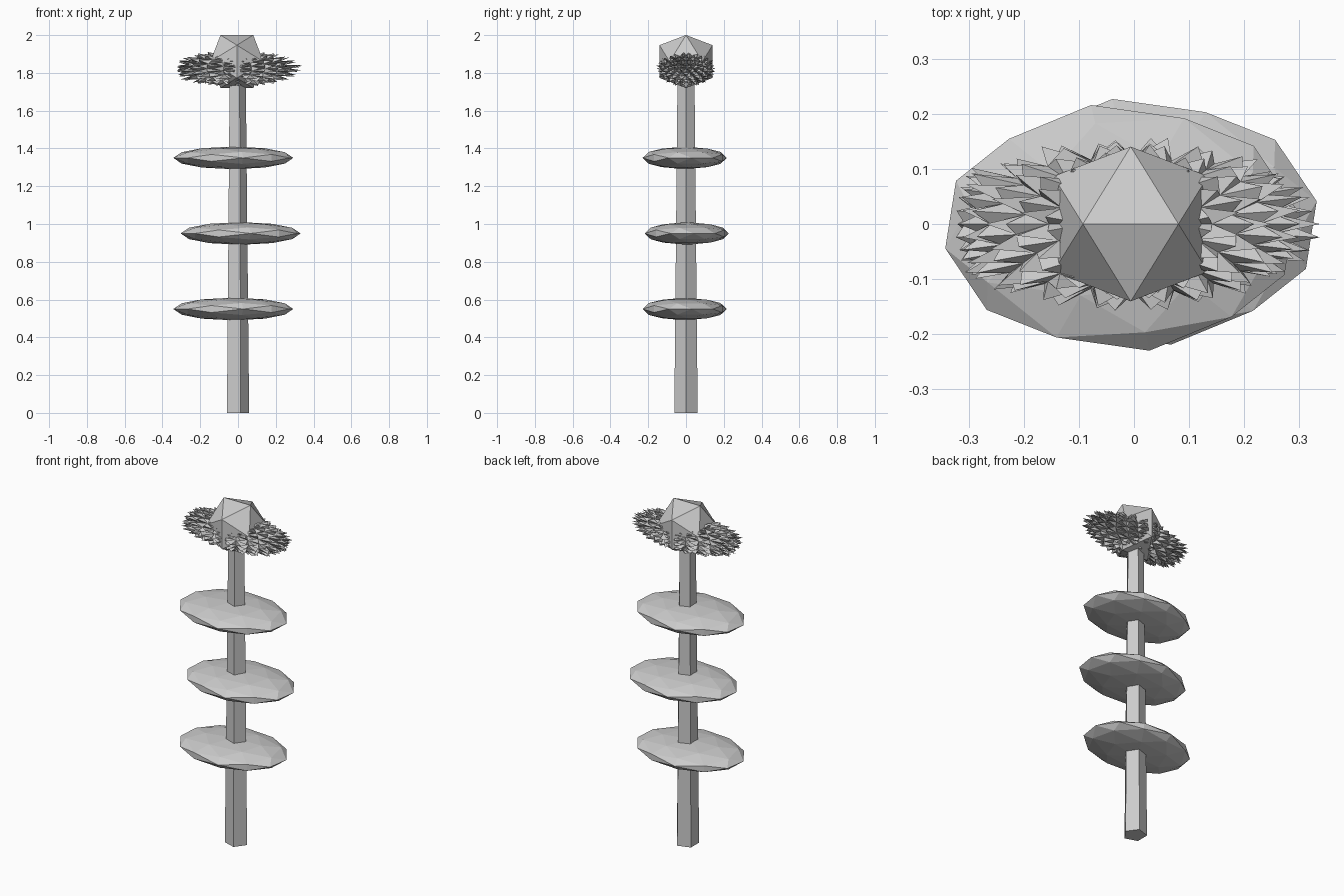
import bpy, bmesh, random
from math import radians, cos, sin, pi
from mathutils import Matrix

if "Cube" in bpy.data.objects:
    bpy.data.objects.remove(bpy.data.objects["Cube"])

random.seed(4)
CX = -0.006


def finish(name, bm):
    bmesh.ops.recalc_face_normals(bm, faces=bm.faces)
    me = bpy.data.meshes.new(name)
    bm.to_mesh(me)
    bm.free()
    ob = bpy.data.objects.new(name, me)
    bpy.context.collection.objects.link(ob)
    return ob


def edge_up_ico(level, turn=0.0):
    # unit icosphere turned so that an edge lies on top along x
    bm = bmesh.new()
    bmesh.ops.create_icosphere(bm, subdivisions=level, radius=1)
    m = Matrix.Rotation(radians(turn), 4, 'Z') @ Matrix.Rotation(radians(-31.717), 4, 'Y')
    bmesh.ops.transform(bm, matrix=m, verts=bm.verts)
    return bm


def place(bm, loc, scale):
    bmesh.ops.scale(bm, vec=scale, verts=bm.verts)
    bmesh.ops.translate(bm, vec=loc, verts=bm.verts)


# five-sided tapered trunk, one corner towards +x
bm = bmesh.new()
rings = [[bm.verts.new((CX + r * cos(2 * pi * i / 5), r * sin(2 * pi * i / 5), z))
          for i in range(5)] for r, z in ((0.065, 0), (0.047, 1.8))]
bm.faces.new(rings[0])
bm.faces.new(rings[1])
for i in range(5):
    j = (i + 1) % 5
    bm.faces.new((rings[0][i], rings[0][j], rings[1][j], rings[1][i]))
finish("trunk", bm)

# three flattened foliage discs
for k, (x, y, z) in enumerate([(-0.025, -0.007, 0.55), (0.014, 0.004, 0.95),
                               (-0.025, -0.007, 1.35)]):
    bm = edge_up_ico(2, 9.5)
    place(bm, (x, y, z), (0.322, 0.226, 0.06))
    finish(f"foliage_disc_{k + 1}", bm)

# spiky crown: every face of a flattened ball is raised to a point
bm = edge_up_ico(3)
tips = bmesh.ops.poke(bm, faces=bm.faces[:])['verts']
tip_set = set(tips)
for v in bm.verts:
    r = random.uniform(0.95, 1.03) if v in tip_set else random.uniform(0.76, 0.84)
    v.co = v.co.normalized() * r
    v.co.x *= 0.335 if v.co.x > 0 else 0.375
    v.co.y *= 0.155
    v.co.z *= 0.096
    if v.co.x < -0.305:
        v.co.x = -0.305 - 0.25 * (-0.305 - v.co.x)
bmesh.ops.translate(bm, vec=(0, 0, 1.823), verts=bm.verts)
finish("spiky_crown", bm)

# faceted knob on top
bm = edge_up_ico(1)
place(bm, (CX, 0, 1.86), (0.165,) * 3)
finish("top_knob", bm)
